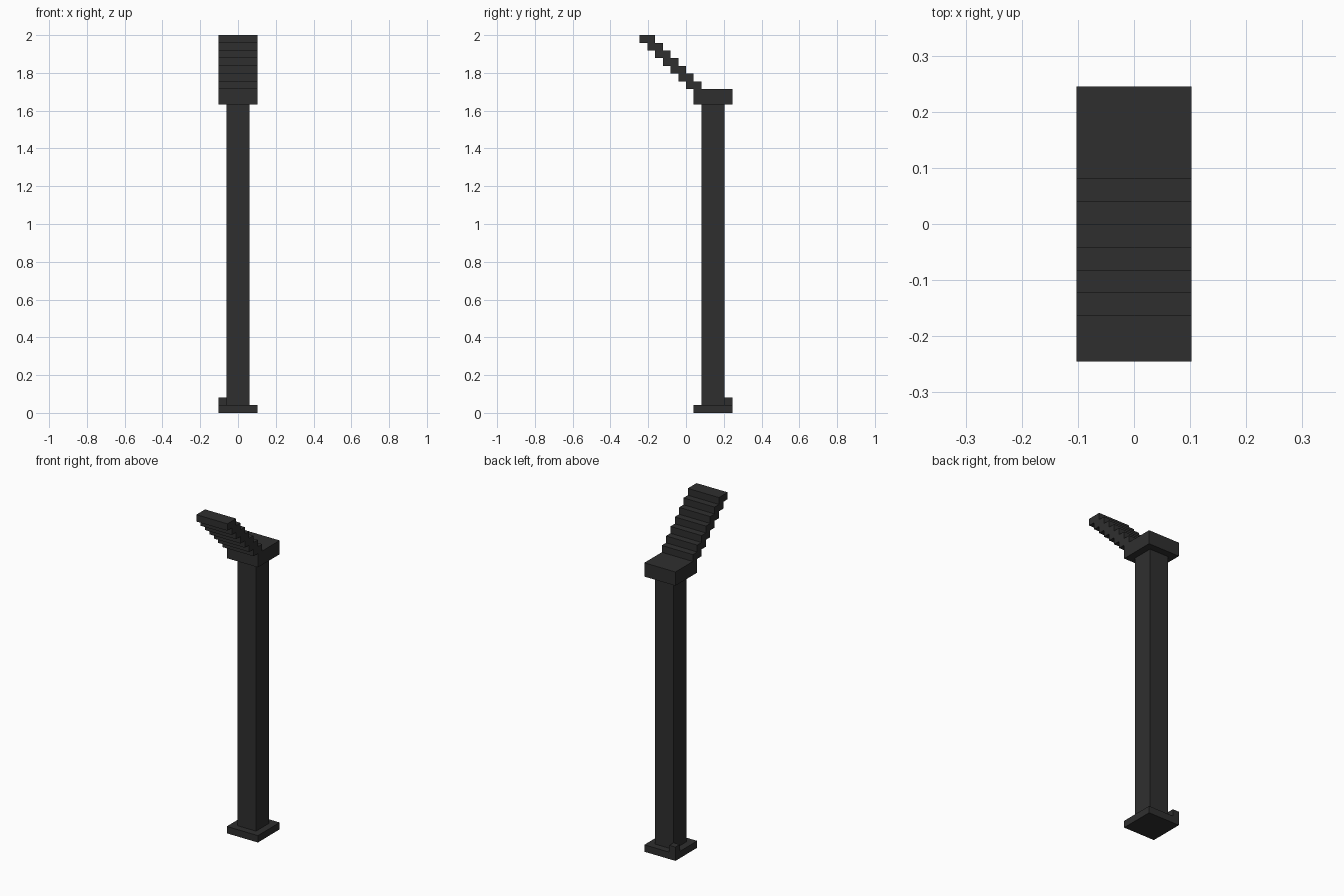
import bpy, bmesh
from mathutils import Vector

if "Cube" in bpy.data.objects:
    bpy.data.objects.remove(bpy.data.objects["Cube"])

U = 2 / 49  # block unit: the model is 49 blocks tall

dark = bpy.data.materials.new("charcoal")
dark.diffuse_color = (0.028, 0.028, 0.028, 1)
dark.use_nodes = True
dark.node_tree.nodes["Principled BSDF"].inputs["Base Color"].default_value = dark.diffuse_color


def block(name, lo, hi):
    """Axis-aligned box between two corners given in block units."""
    lo, hi = Vector(lo) * U, Vector(hi) * U
    bm = bmesh.new()
    bmesh.ops.create_cube(bm, size=1)
    for v in bm.verts:
        v.co = [(lo[i] + hi[i]) / 2 + v.co[i] * (hi[i] - lo[i]) for i in range(3)]
    mesh = bpy.data.meshes.new(name)
    bm.to_mesh(mesh)
    bm.free()
    mesh.materials.append(dark)
    obj = bpy.data.objects.new(name, mesh)
    bpy.context.collection.objects.link(obj)
    return obj


# Foot plate with one raised block on its back left corner
block("base_plate", (-2.5, 1, 0), (2.5, 6, 1))
block("base_corner_block", (-2.5, 5, 1), (-1.5, 6, 2))

# Tall square post and its cap
block("post", (-1.5, 2, 1), (1.5, 5, 40))
block("post_cap", (-2.5, 1, 40), (2.5, 6, 42))

# Stepped arm rising towards the front
for k in range(7):
    block(f"arm_step_{k + 1}", (-2.5, -k, 42 + k), (2.5, 2 - k, 43 + k))
